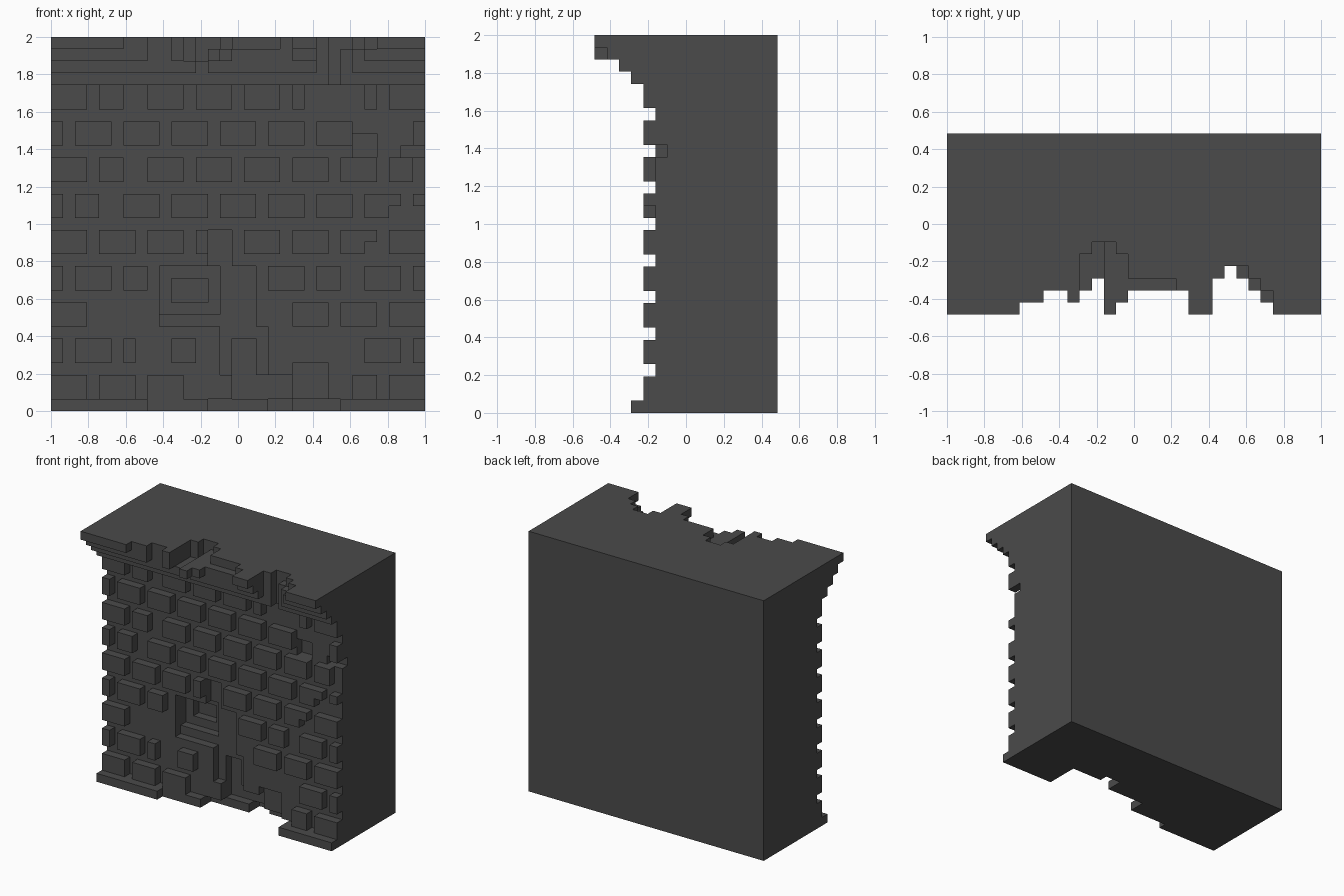
import bpy
import bmesh

cube = bpy.data.objects.get("Cube")
if cube:
    bpy.data.objects.remove(cube, do_unlink=True)

# Block grid: columns along x, rows along z, depth counted from the back
COLS, ROWS, DEEP = 31, 31, 15
UNIT = 2 / ROWS
MORTAR, BRICK, PLINTH = 10, 11, 12

stone = bpy.data.materials.new("dark_grey_stone")
stone.use_nodes = True
grey = (0.07, 0.07, 0.07, 1)
stone.diffuse_color = grey
stone.node_tree.nodes["Principled BSDF"].inputs["Base Color"].default_value = grey

# Damage: first column, last column, first row, last row, remaining depth
cornice_damage = [
    (6, 7, 30, 30, 14), (8, 9, 28, 30, 13), (10, 10, 30, 30, 14),
    (11, 11, 29, 30, 10), (14, 14, 30, 30, 10), (12, 13, 29, 30, 9),
    (12, 12, 27, 28, 12), (15, 18, 30, 30, 12), (15, 19, 28, 30, 13),
    (22, 22, 27, 30, 12), (23, 23, 27, 30, 11), (24, 24, 30, 30, 11),
    (24, 24, 27, 29, 12), (25, 25, 30, 30, 12), (25, 25, 28, 29, 13),
    (26, 26, 30, 30, 13),
]
brick_damage = [
    (6, 7, 25, 26, MORTAR), (21, 23, 25, 26, MORTAR), (24, 25, 25, 26, MORTAR),
    (25, 26, 21, 22, 9), (26, 29, 22, 23, MORTAR), (29, 30, 21, 21, 9),
    (30, 30, 19, 20, MORTAR), (6, 6, 19, 20, MORTAR), (4, 4, 16, 17, MORTAR),
    (28, 30, 16, 16, MORTAR), (26, 27, 13, 13, MORTAR), (13, 14, 13, 14, MORTAR),
]
cave_damage = [
    (3, 7, 7, 8, MORTAR), (8, 17, 10, 11, MORTAR), (8, 18, 7, 8, MORTAR),
    (7, 8, 4, 5, MORTAR), (12, 24, 4, 5, MORTAR), (24, 24, 9, 11, MORTAR),
    (9, 16, 7, 11, 9), (9, 13, 8, 11, 8), (10, 12, 9, 10, 7),
    (13, 14, 11, 14, 9), (14, 17, 3, 6, 9), (15, 16, 3, 5, 8),
]
base_damage = [
    (8, 12, 0, 0, BRICK), (13, 17, 0, 0, 9), (18, 19, 0, 0, 7),
    (20, 23, 0, 0, 8), (12, 24, 1, 2, MORTAR), (15, 19, 1, 2, 8),
    (20, 22, 1, 3, 9),
]


def sound_depth(col, row):
    """Depth of the undamaged wall: plinth, running-bond bricks, cornice."""
    if row == 0:
        return PLINTH
    if row >= 27:
        return PLINTH + row - 27
    course, layer = divmod(row - 1, 3)
    joint = 3 if course % 2 == 0 else 1
    return MORTAR if layer == 2 or col % 4 == joint else BRICK


depth = {(c, r): sound_depth(c, r) for c in range(COLS) for r in range(ROWS)}
for chips in (cornice_damage, brick_damage, cave_damage, base_damage):
    for c0, c1, r0, r1, limit in chips:
        for c in range(c0, c1 + 1):
            for r in range(r0, r1 + 1):
                depth[c, r] = min(depth[c, r], limit)

# Loose stone projecting in front of the broken cornice
depth[13, 29] = DEEP
depth[14, 29] = DEEP - 1


def build_part(name, first, last):
    """Skin one horizontal band of the block wall."""
    bm = bmesh.new()

    def quad(points):
        bm.faces.new([bm.verts.new(((c - COLS / 2) * UNIT,
                                    (DEEP / 2 - d) * UNIT,
                                    r * UNIT)) for c, d, r in points])

    for r in range(first, last + 1):
        for c in range(COLS):
            d = depth[c, r]
            corners = [(c, r), (c + 1, r), (c + 1, r + 1), (c, r + 1)]
            quad([(x, d, z) for x, z in corners])
            quad([(x, 0, z) for x, z in reversed(corners)])
            # Side walls wherever a neighbour is shallower
            steps = [(0, -1), (1, 0), (0, 1), (-1, 0)]
            for i, (dc, dr) in enumerate(steps):
                n = depth.get((c + dc, r + dr), 0)
                if n < d:
                    (xa, za), (xb, zb) = corners[i], corners[(i + 1) % 4]
                    quad([(xa, d, za), (xa, n, za), (xb, n, zb), (xb, d, zb)])

    bmesh.ops.remove_doubles(bm, verts=bm.verts, dist=UNIT / 100)
    bmesh.ops.recalc_face_normals(bm, faces=bm.faces)
    # Merge coplanar cells into clean flat faces
    bmesh.ops.dissolve_limit(bm, angle_limit=0.01, verts=bm.verts, edges=bm.edges)
    # Keep the broad back facing away from the front
    back = max(bm.faces, key=lambda f: f.calc_center_median().y)
    if back.normal.y < 0:
        bmesh.ops.reverse_faces(bm, faces=bm.faces)
    mesh = bpy.data.meshes.new(name)
    bm.to_mesh(mesh)
    bm.free()
    mesh.materials.append(stone)
    bpy.context.collection.objects.link(bpy.data.objects.new(name, mesh))


build_part("plinth", 0, 0)
build_part("brick_wall", 1, 26)
build_part("cornice", 27, 30)
